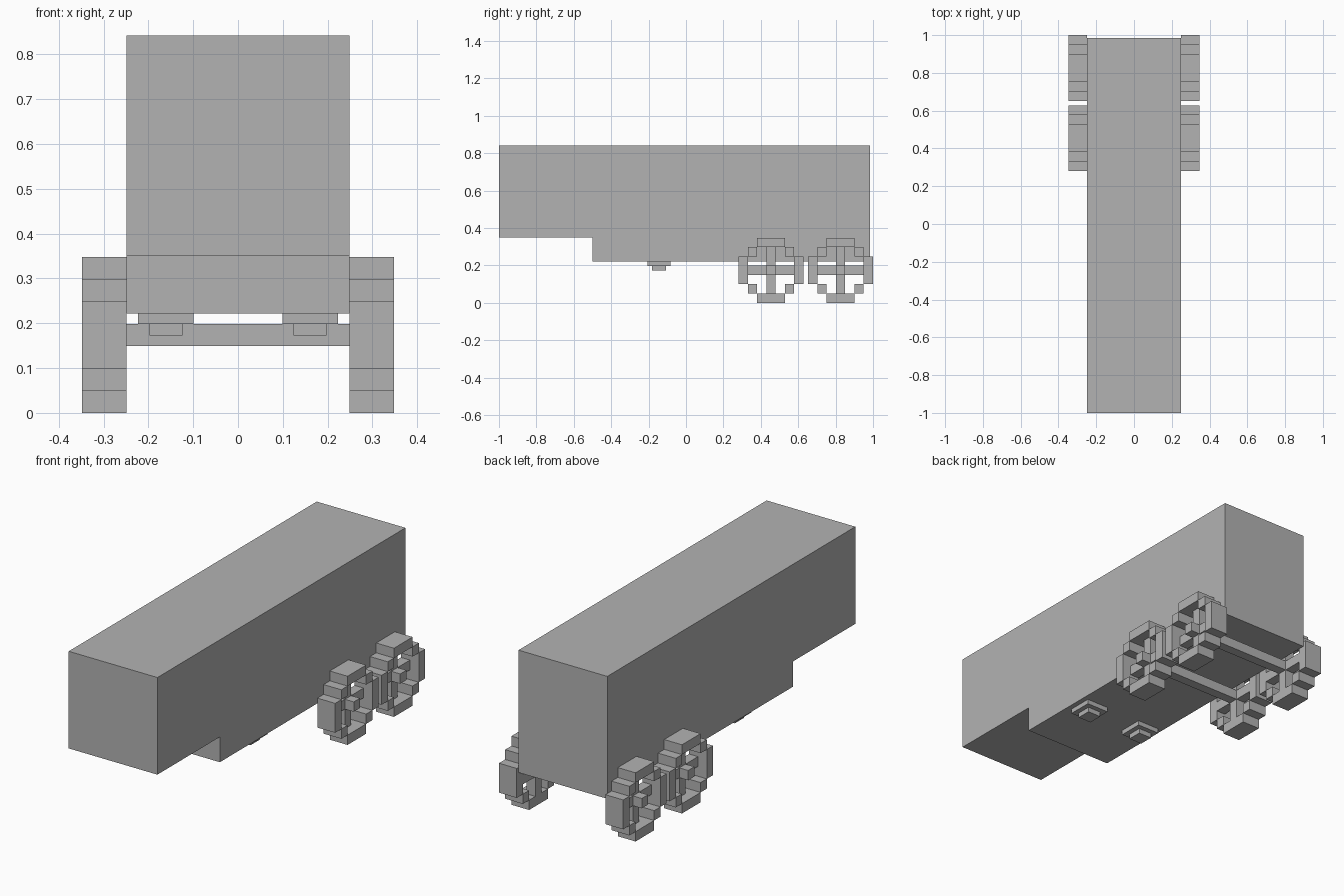
import bpy
import bmesh
from mathutils import Vector

cube = bpy.data.objects.get("Cube")
if cube:
    bpy.data.objects.remove(cube, do_unlink=True)

GREY = (0.45, 0.45, 0.45, 1.0)
grey = bpy.data.materials.new("plain grey")
grey.use_nodes = True
grey.diffuse_color = GREY
grey.node_tree.nodes["Principled BSDF"].inputs["Base Color"].default_value = GREY

U = 0.0497          # block size of the wheels
HALF_W = 0.2485     # half the trailer width


def finish(name, bm):
    bmesh.ops.recalc_face_normals(bm, faces=bm.faces)
    mesh = bpy.data.meshes.new(name)
    bm.to_mesh(mesh)
    bm.free()
    mesh.materials.append(grey)
    obj = bpy.data.objects.new(name, mesh)
    bpy.context.collection.objects.link(obj)
    return obj


def add_box(bm, lo, hi):
    lo, hi = Vector(lo), Vector(hi)
    verts = bmesh.ops.create_cube(bm, size=1)["verts"]
    for v in verts:
        v.co = (lo + hi) / 2 + v.co * (hi - lo)


# Trailer body: stepped side profile extruded across the width
profile = [(-1, 0.35), (-0.5, 0.35), (-0.5, 0.222), (0.985, 0.222),
           (0.985, 0.842), (-1, 0.842)]
bm = bmesh.new()
face = bm.faces.new([bm.verts.new((-HALF_W, y, z)) for y, z in profile])
ext = bmesh.ops.extrude_face_region(bm, geom=[face])["geom"]
bmesh.ops.translate(bm, vec=(2 * HALF_W, 0, 0),
                    verts=[e for e in ext if isinstance(e, bmesh.types.BMVert)])
finish("trailer_body", bm)


# Block wheel pieces in block units (y0, y1, z0, z1) around the hub
TYRE = [(-1.5, 1.5, 2.5, 3.5), (-1.5, 1.5, -3.5, -2.5),
        (2.5, 3.5, -1.5, 1.5), (-3.5, -2.5, -1.5, 1.5)]
TYRE += [(y - 0.5, y + 0.5, z - 0.5, z + 0.5) for y in (-2, 2) for z in (-2, 2)]
SPOKES = [(-2.5, -0.5, -0.5, 0.5), (0.5, 2.5, -0.5, 0.5),
          (-0.5, 0.5, 0.5, 2.5), (-0.5, 0.5, -2.5, -0.5)]
HUB = [(-0.5, 0.5, -0.5, 0.5)]


def wheel_part(name, pieces, side, cy, depth):
    bm = bmesh.new()
    xs = sorted((side * HALF_W, side * (HALF_W + depth * U)))
    cz = 3.5 * U
    for y0, y1, z0, z1 in pieces:
        add_box(bm, (xs[0], cy + y0 * U, cz + z0 * U),
                (xs[1], cy + y1 * U, cz + z1 * U))
    finish(name, bm)


# Two axles with a wheel at each end
for row, cy in (("front", 0.4545), ("rear", 0.826)):
    bm = bmesh.new()
    add_box(bm, (-HALF_W, cy - U / 2, 3 * U), (HALF_W, cy + U / 2, 4 * U))
    finish(row + "_axle", bm)
    for side, label in ((1, "left"), (-1, "right")):
        prefix = f"{row}_{label}_"
        wheel_part(prefix + "tyre", TYRE, side, cy, 2)
        wheel_part(prefix + "spokes", SPOKES, side, cy, 1)
        wheel_part(prefix + "hub", HUB, side, cy, 2)

# Stepped landing feet under the floor
for side, label in ((1, "left"), (-1, "right")):
    bm = bmesh.new()
    cx, cy = side * 0.161, -0.145
    for half, z0, z1 in ((0.062, 0.198, 0.222), (0.037, 0.173, 0.198)):
        add_box(bm, (cx - half, cy - half, z0), (cx + half, cy + half, z1))
    finish(label + "_landing_foot", bm)
